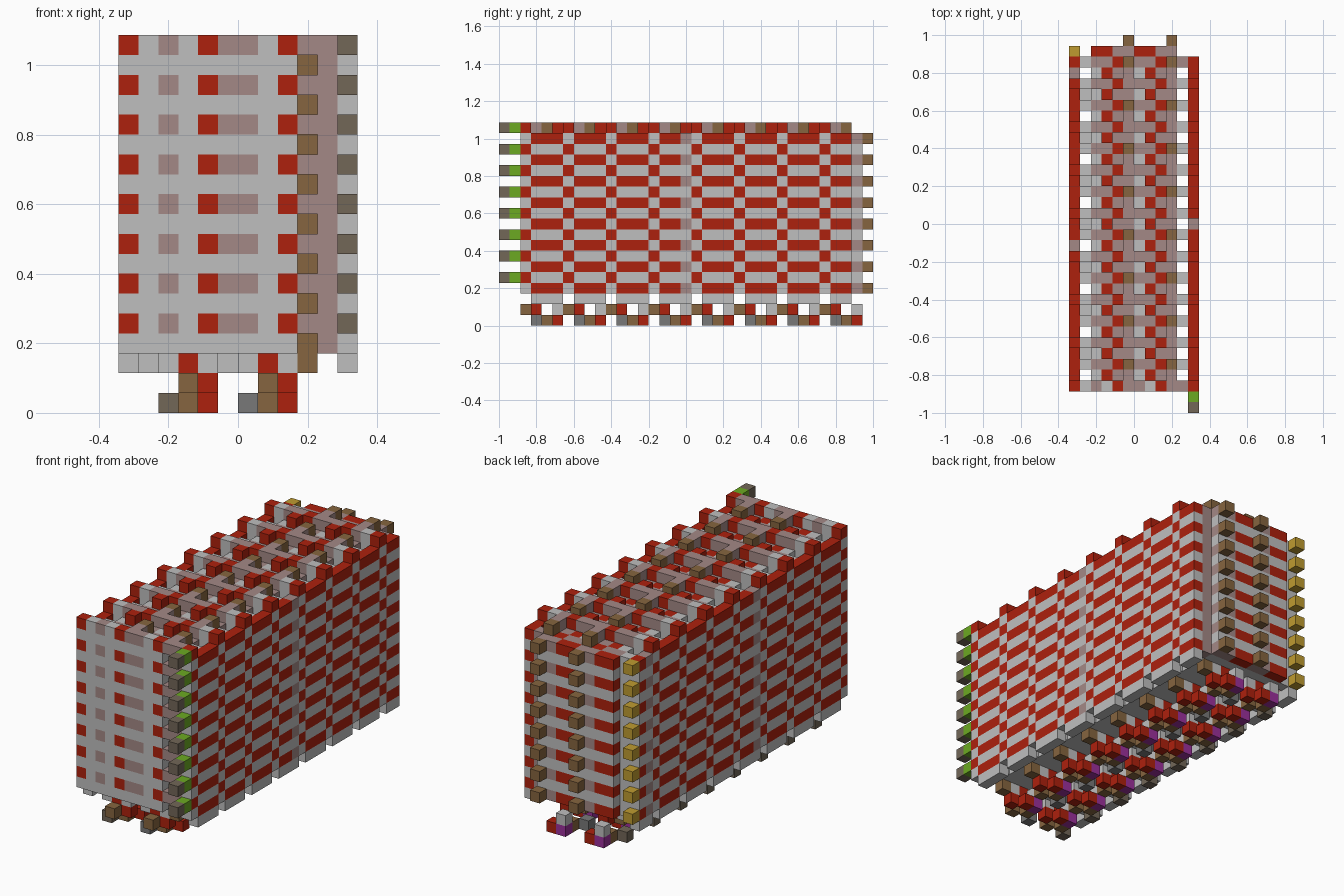
import bpy, bmesh
from mathutils import Vector

cube = bpy.data.objects.get("Cube")
if cube:
    bpy.data.objects.remove(cube, do_unlink=True)

CELL = 2 / 35          # edge of one block
NX, NY = 12, 35        # blocks across and along

COLOURS = {
    "light_grey": (0.52, 0.52, 0.52),
    "red": (0.42, 0.015, 0.004),
    "dusty_pink": (0.37, 0.25, 0.24),
    "brown": (0.24, 0.13, 0.05),
    "dark_taupe": (0.17, 0.135, 0.097),
    "green": (0.15, 0.40, 0.016),
    "gold": (0.52, 0.33, 0.03),
    "magenta": (0.33, 0.03, 0.33),
    "dark_grey": (0.19, 0.19, 0.19),
}
NAMES = list(COLOURS)
MATS = []
for name, rgb in COLOURS.items():
    mat = bpy.data.materials.new(name)
    mat.use_nodes = True
    mat.diffuse_color = (*rgb, 1)
    mat.node_tree.nodes["Principled BSDF"].inputs["Base Color"].default_value = (*rgb, 1)
    MATS.append(mat)

parts = {}             # part name -> {(i, j, k): colour}


def put(part, i, j, k, colour):
    parts.setdefault(part, {})[i, j, k] = colour


# Side walls: one column in four sits a block higher, giving red chevrons
for part, i, pink_columns in (("right_wall", 0, (15, 31)), ("left_wall", 11, (17,))):
    for j in range(2, 33):
        high = j % 4 == 2
        for k in range(2 + high, 18 + high):
            striped = (k % 2 == 0) == high and k > 2
            colour = "light_grey"
            if striped:
                colour = "dusty_pink" if j in pink_columns else "red"
            put(part, i, j, k, colour)

# Bridges tie each wall to the core on every other row, leaving shafts between
for i in (1, 10):
    for j in range(2, 33, 2):
        for k in range(3, 18 + (j % 4 == 2)):
            put("wall_bridges", i, j, k, "dusty_pink" if i == 10 and j in (2, 32) else "light_grey")


def core_colour(i, j, k):
    step = i % 4
    if j == 2:                                  # front face dots
        if i == 9:
            return "dusty_pink"
        if k % 2 == 0 and step == 0:
            return "red"
        if k % 2 == 0 and i in (2, 5, 6):
            return "dusty_pink"
        return "light_grey"
    if j == 33:                                 # back face dots
        if k % 2 == 0:
            return "light_grey"
        return "red" if step in (2, 3) else "dusty_pink"
    if k < 17:
        return "brown" if (i, j) == (9, 3) else "light_grey"
    if step == 1:                               # top weave
        return "brown" if j % 4 == 0 else "dusty_pink"
    if step == 3:
        return "red" if j % 2 else "dusty_pink"
    if step == 0:
        return "dusty_pink" if j % 2 else "red"
    return "light_grey" if j % 2 else "dusty_pink"


# Core block with a notched front edge
for i in range(2, 10):
    for j in range(2, 34):
        for k in range(3, 18):
            if not (i == 9 and j == 2 and k % 2):
                put("core", i, j, k, "brown" if (i, j) == (9, 3) else core_colour(i, j, k))

# Ridges and stepped blocks on top
for i in range(2, 10):
    for j in range(2, 33):
        row, step = j % 4, i % 4
        if row == 2 or (row == 1 and step == 3) or (row in (0, 3) and step == 1):
            put("top_ridges", i, j, 18, core_colour(i, j, 18))

# Rows of cubes on the corners and on the back
for k in range(4, 19, 2):
    put("front_corner_cubes", 11, 0, k, "dark_taupe")
    put("front_corner_cubes", 11, 1, k, "green")
for k in range(3, 18, 2):
    put("back_corner_cubes", 0, 33, k, "gold")
    for i in (5, 9):
        put("back_cubes", i, 34, k, "brown")

# Spiral feet, repeated along two lines
for j in range(2, 34):
    row = j % 4
    for i in (3, 7):
        if row == 3:
            put("feet", i, j, 2, "red")
            put("feet", i + 1, j, 1, "red")
            put("feet", i - 1, j, 0, "dark_taupe" if i == 3 else "dark_grey")
        elif row == 0:
            put("feet", i, j, 0, "brown")
        elif row == 1:
            put("feet", i, j, 1, "light_grey")
            put("feet", i, j, 0, "magenta")
            put("feet", i + 1, j, 0, "red")
        elif j < 33:
            put("feet", i, j, 1, "brown")
    # Underside blocks between the feet
    if row == 3:
        for i in (2, 4, 6, 8):
            put("underside", i, j, 2, "light_grey")
        put("underside", 9, j, 2, "brown")
    elif row == 1 and j < 33:
        for i in (1, 5):
            put("underside", i, j, 2, "light_grey")

filled = set().union(*parts.values())


def build(name, cells):
    """Skin the blocks of one part, leaving out faces buried against others."""
    bm = bmesh.new()
    for cell, colour in cells.items():
        centre = Vector(cell) + Vector((0.5 - NX / 2, 0.5 - NY / 2, 0.5))
        for axis in range(3):
            for sign in (-1, 1):
                beside = list(cell)
                beside[axis] += sign
                if tuple(beside) in filled:
                    continue
                n, u, v = Vector(), Vector(), Vector()
                n[axis], u[(axis + 1) % 3], v[(axis + 2) % 3] = sign / 2, sign / 2, 0.5
                corners = (-u - v, u - v, u + v, v - u)
                face = bm.faces.new([bm.verts.new((centre + n + c) * CELL) for c in corners])
                face.material_index = NAMES.index(colour)
    bmesh.ops.remove_doubles(bm, verts=bm.verts, dist=CELL / 100)
    mesh = bpy.data.meshes.new(name)
    for mat in MATS:
        mesh.materials.append(mat)
    bm.to_mesh(mesh)
    bm.free()
    bpy.context.collection.objects.link(bpy.data.objects.new(name, mesh))


for part_name, part_cells in parts.items():
    build(part_name, part_cells)
